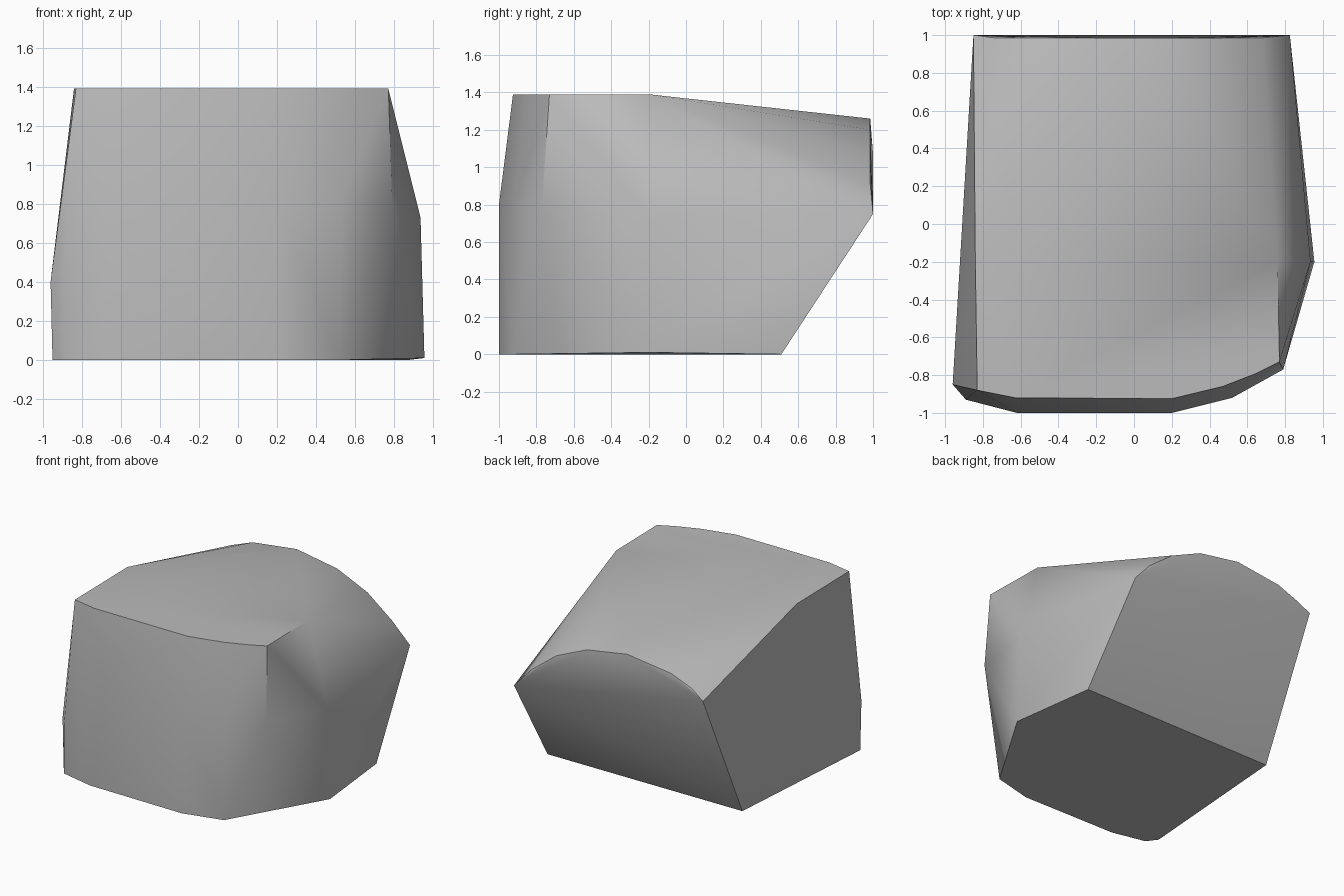
import bpy
import bmesh
import math

# Remove only the default object
default_cube = bpy.data.objects.get("Cube")
if default_cube is not None:
    bpy.data.objects.remove(default_cube, do_unlink=True)


def flat_material(name, colour):
    """Create a plain matte material with one colour."""
    material = bpy.data.materials.new(name)
    material.diffuse_color = colour
    material.use_nodes = True
    shader = material.node_tree.nodes.get("Principled BSDF")
    shader.inputs["Base Color"].default_value = colour
    shader.inputs["Roughness"].default_value = 0.8
    return material


def level(height, outline):
    """Lift a flat outline of (x, y) corners to one height."""
    return [(x, y, height) for x, y in outline]


def convex_solid(name, corners, material, smooth_angle):
    """Wrap a tight convex skin around the given corners."""
    bm = bmesh.new()
    for corner in corners:
        bm.verts.new(corner)
    bmesh.ops.convex_hull(bm, input=bm.verts[:])
    loose = [vert for vert in bm.verts if not vert.link_faces]
    bmesh.ops.delete(bm, geom=loose, context="VERTS")
    bmesh.ops.recalc_face_normals(bm, faces=bm.faces[:])

    mesh = bpy.data.meshes.new(name)
    bm.to_mesh(mesh)
    bm.free()
    mesh.materials.append(material)

    solid = bpy.data.objects.new(name, mesh)
    bpy.context.collection.objects.link(solid)
    bpy.ops.object.select_all(action="DESELECT")
    solid.select_set(True)
    bpy.context.view_layer.objects.active = solid
    bpy.ops.object.shade_smooth_by_angle(angle=math.radians(smooth_angle))
    return solid


# Base outline on the ground
base = level(0, [(-.95, -.85), (-.89, -.93), (-.62, -.99), (.2, -1),
                 (.52, -.92), (.87, .51), (-.85, .5)])

# Bulging front wall, with its lower left chamfer
chamfer = level(.4, [(-.96, -.85), (-.89, -.93)])
front_bulge = level(.8, [(-.62, -1), (.2, -1), (.52, -.92), (.79, -.77)])

# Flat crown with a rounded front rim
crown = level(1.39, [(-.84, -.2), (-.83, -.88), (-.63, -.92), (.2, -.925),
                     (.47, -.86), (.65, -.79), (.77, -.73), (.76, -.2)])

# Ridge down the left wall
side_ridge = [(.955, -.2, .01), (.935, -.2, .73)]

# Back cap: two low corners joined by a shallow arch
cap_ends = [(.825, 1, .75), (-.85, 1, 1.07)]
cap_arch = [(x, .985, z) for x, z in
            [(.68, .91), (.46, 1.08), (.19, 1.2), (-.17, 1.26),
             (-.56, 1.21), (-.74, 1.14)]]

stone_grey = flat_material("stone grey", (.5, .5, .5, 1))
convex_solid("stone_block",
             base + chamfer + front_bulge + crown + side_ridge
             + cap_ends + cap_arch,
             stone_grey, 38)
